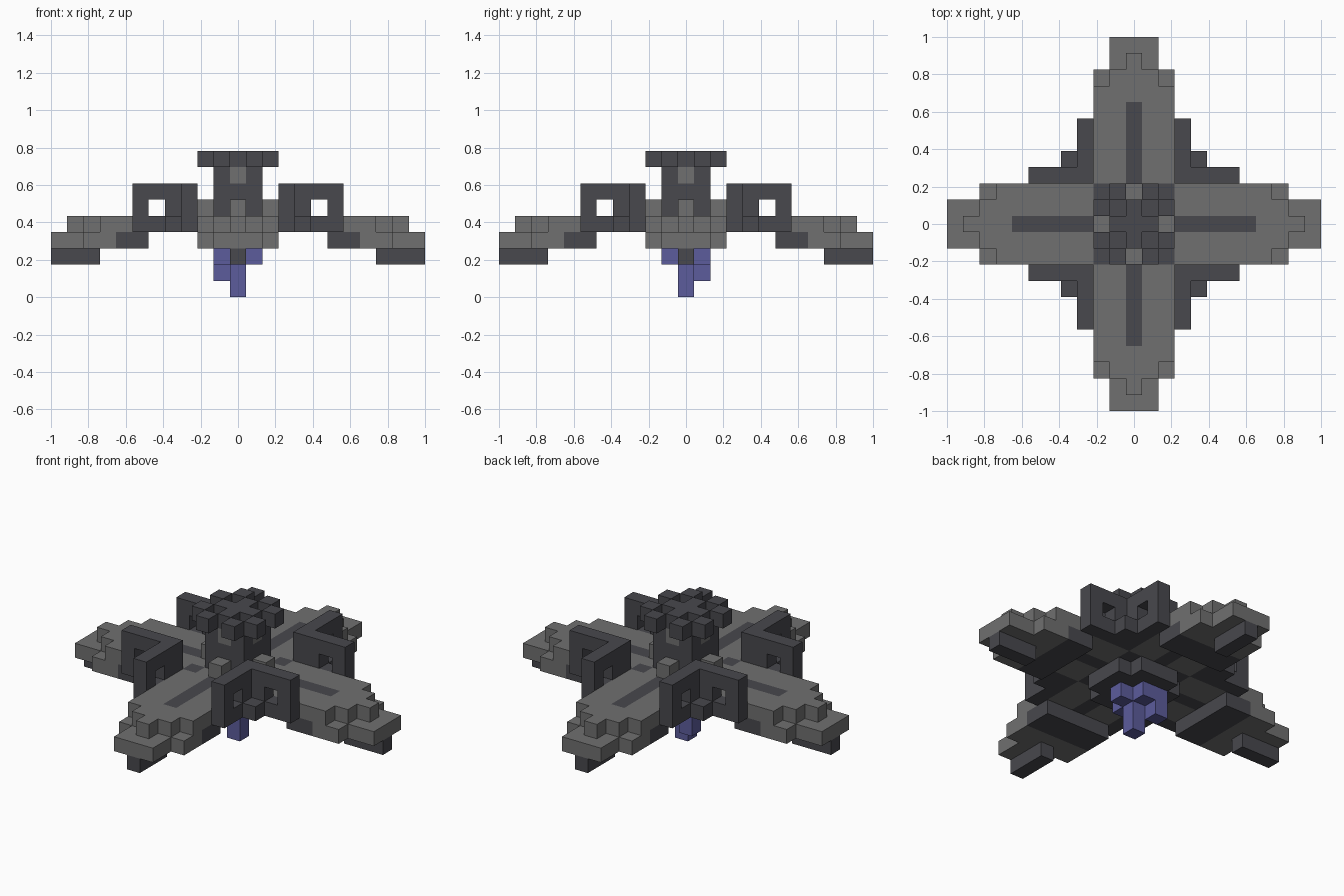
import bpy
import bmesh
from mathutils import Vector

cube = bpy.data.objects.get("Cube")
if cube:
    bpy.data.objects.remove(cube, do_unlink=True)

U = 2 / 23  # edge of one block


def material(name, rgb):
    m = bpy.data.materials.new(name)
    m.use_nodes = True
    m.diffuse_color = (*rgb, 1)
    m.node_tree.nodes["Principled BSDF"].inputs["Base Color"].default_value = (*rgb, 1)
    return m


MATS = [material("stone_grey", (0.162, 0.162, 0.162)),
        material("charcoal", (0.065, 0.065, 0.075)),
        material("violet_blue", (0.107, 0.107, 0.333))]
GREY, DARK, BLUE = range(3)

parts = {}   # part name -> {cell: colour}
filled = set()


def box(part, xs, ys, zs, colour, turns=1):
    """Fill an inclusive range of blocks, repeated by quarter turns."""
    for x in range(xs[0], xs[1] + 1):
        for y in range(ys[0], ys[1] + 1):
            for z in range(zs[0], zs[1] + 1):
                cx, cy = x, y
                for _ in range(turns):
                    parts.setdefault(part, {})[(cx, cy, z)] = colour
                    filled.add((cx, cy, z))
                    cx, cy = -cy, cx


def build(name, cells):
    """Mesh only the exposed faces of a part's blocks."""
    bm = bmesh.new()
    for cell, colour in cells.items():
        centre = Vector((cell[0], cell[1], cell[2] + 0.5))
        for axis in range(3):
            for sign in (-1, 1):
                near = list(cell)
                near[axis] += sign
                if tuple(near) in filled:
                    continue
                n, a, b = Vector(), Vector(), Vector()
                n[axis] = sign / 2
                a[(axis + 1) % 3] = 0.5
                b[(axis + 2) % 3] = sign / 2
                ring = (-a - b, a - b, a + b, b - a)
                face = bm.faces.new([bm.verts.new((centre + n + c) * U) for c in ring])
                face.material_index = colour
    bmesh.ops.remove_doubles(bm, verts=bm.verts, dist=U / 100)
    bmesh.ops.dissolve_limit(bm, angle_limit=0.01, verts=bm.verts, edges=bm.edges,
                             delimit={'MATERIAL'})
    mesh = bpy.data.meshes.new(name)
    bm.to_mesh(mesh)
    bm.free()
    for m in MATS:
        mesh.materials.append(m)
    bpy.context.collection.objects.link(bpy.data.objects.new(name, mesh))


# Upper cross deck, with stepped ends, dark stripes and dark inner corners
box("deck", (-2, 2), (-2, 2), (4, 4), GREY)
for half_width, end in ((2, 8), (1, 9), (0, 10)):
    box("deck", (3, end), (-half_width, half_width), (4, 4), GREY, 4)
box("deck", (2, 7), (0, 0), (4, 4), DARK, 4)
box("deck", (2, 2), (2, 2), (4, 4), DARK, 4)

# Lower arm ends, dark on the inner blocks, with a foot under each tip
box("arm_ends", (6, 9), (-2, 2), (3, 3), GREY, 4)
box("arm_ends", (10, 11), (-1, 1), (3, 3), GREY, 4)
box("arm_ends", (6, 7), (-2, 2), (3, 3), DARK, 4)
box("tip_feet", (9, 11), (0, 0), (2, 2), DARK, 4)

# Round plate under the hub
box("hub_plate", (-1, 1), (-1, 1), (3, 3), DARK)
box("hub_plate", (2, 2), (-1, 1), (3, 3), DARK, 4)

# Hanging crystal
box("crystal", (0, 0), (0, 0), (0, 2), BLUE)
box("crystal", (1, 1), (0, 0), (2, 2), BLUE, 4)
box("crystal", (-1, -1), (1, 1), (1, 2), BLUE)

# Corner frames with a window in each wing
for level in (4, 5, 6):
    box("corner_frames", (3, 6), (3, 3), (level, level), DARK, 4)
    box("corner_frames", (3, 3), (4, 6), (level, level), DARK, 4)
for x, y in ((5, 3), (3, 5)):
    for _ in range(4):
        del parts["corner_frames"][(x, y, 5)]
        filled.discard((x, y, 5))
        x, y = -y, x
box("corner_frames", (4, 4), (4, 4), (4, 4), DARK, 4)

# Central tower with grey buttress blocks and neck
box("tower", (-1, 1), (-1, 1), (5, 7), DARK)
box("tower", (1, 1), (0, 0), (7, 7), GREY, 4)
box("buttresses", (2, 2), (0, 0), (5, 5), GREY, 4)

# Crown on top
box("crown", (0, 1), (0, 0), (8, 8), DARK, 4)
for side in (-1, 1):
    box("crown", (2, 2), (side, side), (8, 8), DARK, 4)

for part_name, part_cells in parts.items():
    build(part_name, part_cells)
